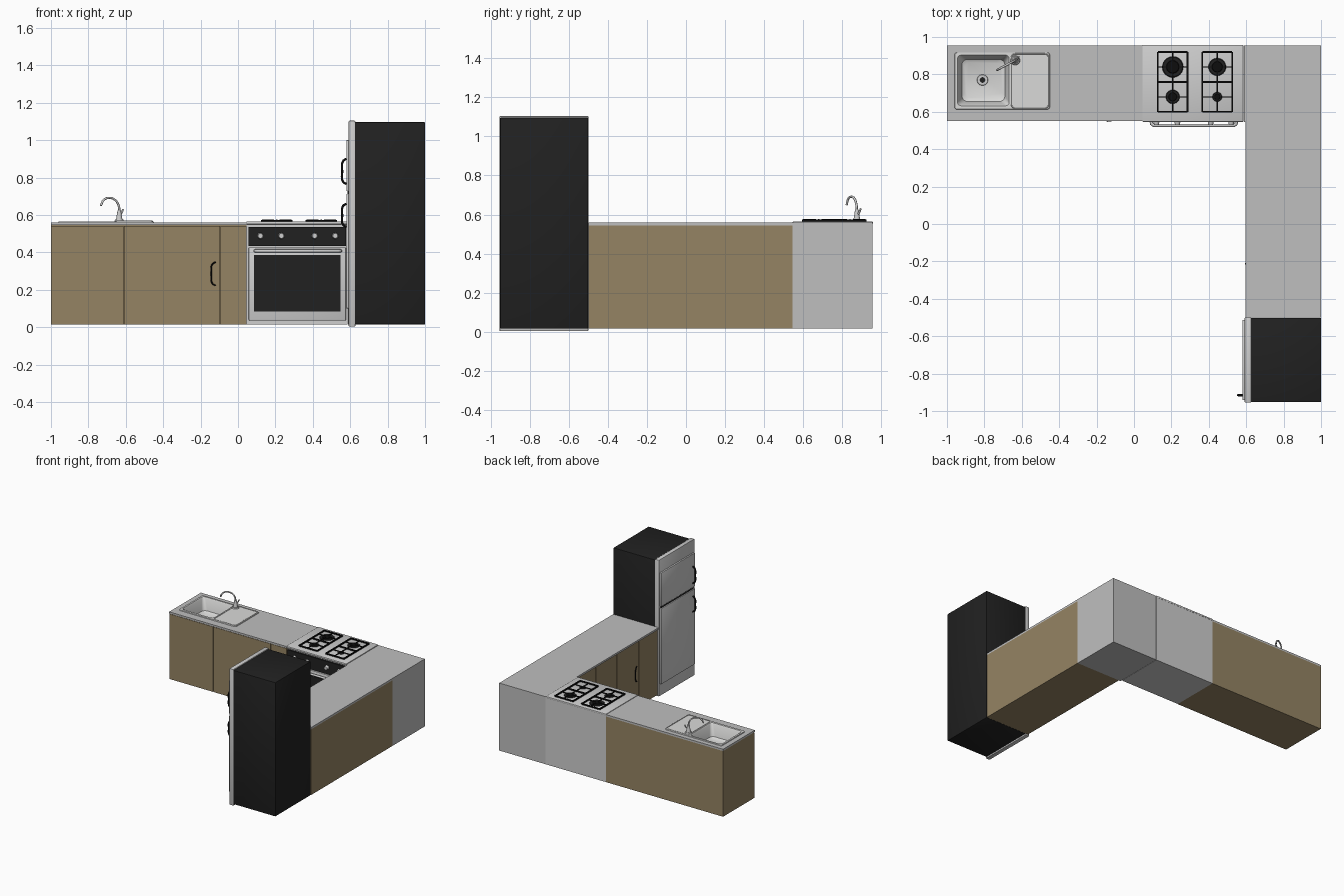
import bpy, bmesh, math
from mathutils import Vector

if "Cube" in bpy.data.objects:
    bpy.data.objects.remove(bpy.data.objects["Cube"])


def mat(name, r, g, b):
    m = bpy.data.materials.new(name)
    m.diffuse_color = (r, g, b, 1)
    m.use_nodes = True
    m.node_tree.nodes["Principled BSDF"].inputs["Base Color"].default_value = m.diffuse_color
    return m


WOOD = mat("wood brown", 0.30, 0.23, 0.126)
STONE = mat("worktop grey", 0.52, 0.52, 0.52)
STEEL = mat("steel", 0.62, 0.62, 0.62)
SINK = mat("pale sink steel", 0.70, 0.70, 0.69)
BLACK = mat("appliance black", 0.015, 0.015, 0.015)
IRON = mat("cast iron black", 0.004, 0.004, 0.004)


def finish(name, bm, m, smooth=False):
    bmesh.ops.recalc_face_normals(bm, faces=bm.faces)
    me = bpy.data.meshes.new(name)
    bm.to_mesh(me)
    bm.free()
    ob = bpy.data.objects.new(name, me)
    bpy.context.collection.objects.link(ob)
    me.materials.append(m)
    if smooth:
        bpy.ops.object.select_all(action='DESELECT')
        bpy.context.view_layer.objects.active = ob
        ob.select_set(True)
        bpy.ops.object.shade_smooth_by_angle(angle=math.radians(35))
    return ob


def box(name, x0, x1, y0, y1, z0, z1, m, bevel=0):
    bm = bmesh.new()
    bmesh.ops.create_cube(bm, size=1)
    for v in bm.verts:
        v.co = Vector((x1 if v.co.x > 0 else x0, y1 if v.co.y > 0 else y0, z1 if v.co.z > 0 else z0))
    if bevel:
        bmesh.ops.bevel(bm, geom=bm.edges[:], offset=bevel, segments=2, profile=0.5, affect='EDGES')
    return finish(name, bm, m, bool(bevel))


def cone(name, p, q, r0, r1, m, n=24):
    p, q = Vector(p), Vector(q)
    bm = bmesh.new()
    bmesh.ops.create_cone(bm, cap_ends=True, segments=n, radius1=r0, radius2=r1, depth=(q - p).length)
    bmesh.ops.transform(bm, matrix=(q - p).to_track_quat('Z', 'Y').to_matrix().to_4x4(), verts=bm.verts)
    bmesh.ops.translate(bm, vec=(p + q) / 2, verts=bm.verts)
    return finish(name, bm, m, True)


def tube(name, pts, r, m, cyclic=False, smooth=True):
    cu = bpy.data.curves.new(name, 'CURVE')
    cu.dimensions = '3D'
    cu.bevel_depth, cu.bevel_resolution, cu.use_fill_caps = r, 2, True
    cu.resolution_u = 8
    s = cu.splines.new('BEZIER' if smooth else 'POLY')
    if smooth:
        s.bezier_points.add(len(pts) - 1)
        for bp, p in zip(s.bezier_points, pts):
            bp.co = p
            bp.handle_left_type = bp.handle_right_type = 'AUTO'
    else:
        s.points.add(len(pts) - 1)
        for sp, p in zip(s.points, pts):
            sp.co = (*p, 1)
    s.use_cyclic_u = cyclic
    cu.materials.append(m)
    ob = bpy.data.objects.new(name, cu)
    bpy.context.collection.objects.link(ob)
    bpy.ops.object.select_all(action='DESELECT')
    bpy.context.view_layer.objects.active = ob
    ob.select_set(True)
    bpy.ops.object.convert(target='MESH')


def rounded(x0, x1, y0, y1, z, r, n=5):
    out = []
    for i, (cx, cy) in enumerate([(x1 - r, y1 - r), (x0 + r, y1 - r), (x0 + r, y0 + r), (x1 - r, y0 + r)]):
        for k in range(n + 1):
            a = math.pi / 2 * (i + k / n)
            out.append((cx + r * math.cos(a), cy + r * math.sin(a), z))
    return out


def loft(name, loops, m):
    bm = bmesh.new()
    rings = [[bm.verts.new(p) for p in lp] for lp in loops]
    for a, b in zip(rings, rings[1:]):
        for i in range(len(a)):
            j = (i + 1) % len(a)
            bm.faces.new((a[i], a[j], b[j], b[i]))
    bm.faces.new(rings[-1])
    return finish(name, bm, m, True)


def open_cabinet(name, *dims):
    # carcass without a lid, closed by the worktop
    ob = box(name, *dims, WOOD)
    bm = bmesh.new()
    bm.from_mesh(ob.data)
    bmesh.ops.delete(bm, geom=[f for f in bm.faces if f.normal.z > 0.9], context='FACES_ONLY')
    bm.to_mesh(ob.data)
    bm.free()


B, T, W = 0.015, 0.545, 0.56   # base, cabinet top, worktop top

# sink cabinet, doors and handle
open_cabinet("sink_cabinet", -1, 0.045, 0.567, 0.955, B, T)
for i, (a, b) in enumerate([(-1, -0.613), (-0.609, -0.097), (-0.093, 0.045)]):
    box(f"sink_cabinet_door_{i}", a, b, 0.556, 0.567, B, 0.54, WOOD)
tube("sink_cabinet_handle", [(-0.12, 0.553, 0.348), (-0.138, 0.551, 0.335), (-0.143, 0.551, 0.285),
                             (-0.138, 0.551, 0.235), (-0.12, 0.553, 0.222)], 0.004, IRON)

# worktop around the sink opening
for i, d in enumerate([(-1, -0.945, 0.55, 0.955), (-0.665, 0.045, 0.55, 0.955),
                       (-0.945, -0.665, 0.55, 0.63), (-0.945, -0.665, 0.905, 0.955)]):
    box(f"sink_worktop_{i}", *d, T, W, STONE)

# sink bowl, drainer ridge and drain
loft("sink", [rounded(-0.96, -0.45, 0.612, 0.918, W, 0.015), rounded(-0.958, -0.452, 0.614, 0.916, 0.566, 0.014),
              rounded(-0.944, -0.667, 0.632, 0.903, 0.566, 0.02), rounded(-0.938, -0.673, 0.638, 0.897, 0.556, 0.02),
              rounded(-0.92, -0.69, 0.655, 0.88, 0.47, 0.03), rounded(-0.905, -0.705, 0.67, 0.865, 0.46, 0.03)], SINK)
tube("drainer_ridge", rounded(-0.655, -0.457, 0.62, 0.91, 0.566, 0.02), 0.003, SINK, True, False)
cone("drain_ring", (-0.81, 0.77, 0.459), (-0.81, 0.77, 0.464), 0.03, 0.028, STEEL)
cone("drain_hole", (-0.81, 0.77, 0.463), (-0.81, 0.77, 0.466), 0.015, 0.015, BLACK)

# faucet
cone("faucet_base", (-0.635, 0.875, 0.565), (-0.635, 0.875, 0.575), 0.026, 0.022, STEEL)
cone("faucet_body", (-0.635, 0.875, 0.575), (-0.635, 0.875, 0.625), 0.017, 0.009, STEEL)
tube("faucet_spout", [(-0.635, 0.875, 0.61), (-0.638, 0.873, 0.65), (-0.66, 0.862, 0.682), (-0.69, 0.846, 0.691),
                      (-0.718, 0.831, 0.68), (-0.733, 0.823, 0.65)], 0.006, STEEL)
tube("faucet_lever", [(-0.635, 0.875, 0.595), (-0.622, 0.887, 0.61), (-0.615, 0.895, 0.63)], 0.005, STEEL, smooth=False)

# stove body, hob plate, oven door
box("stove_body", 0.045, 0.585, 0.566, 0.955, B, 0.553, STEEL)
box("hob_plate", 0.045, 0.585, 0.546, 0.957, 0.55, 0.565, STEEL, 0.004)
box("control_panel", 0.055, 0.578, 0.552, 0.567, 0.433, 0.535, BLACK)
box("oven_door", 0.057, 0.577, 0.55, 0.567, 0.035, 0.427, STEEL, 0.006)
box("oven_window", 0.085, 0.548, 0.546, 0.552, 0.085, 0.385, BLACK)
box("oven_plinth", 0.05, 0.58, 0.558, 0.567, B, 0.033, STEEL)
tube("oven_handle", [(0.092, 0.552, 0.408), (0.094, 0.535, 0.408), (0.106, 0.527, 0.408), (0.535, 0.527, 0.408),
                     (0.546, 0.535, 0.408), (0.548, 0.552, 0.408)], 0.009, STEEL, smooth=False)
for i, x in enumerate([0.12, 0.232, 0.41, 0.52]):
    cone(f"stove_knob_{i}", (x, 0.553, 0.488), (x, 0.53, 0.488), 0.017, 0.013, STEEL)

# burners and grates
for i, (x, y, r) in enumerate([(0.207, 0.84, 0.058), (0.445, 0.84, 0.048), (0.207, 0.68, 0.038), (0.445, 0.68, 0.026)]):
    cone(f"burner_{i}", (x, y, 0.564), (x, y, 0.569), r, r * 0.9, BLACK)
    cone(f"burner_cap_{i}", (x, y, 0.569), (x, y, 0.573), r * 0.6, r * 0.55, IRON)
    h, t = 0.08, 0.005
    for s in (-1, 1):
        box(f"grate_{i}_side_{s}", x + s * h - t, x + s * h + t, y - h, y + h, 0.564, 0.574, IRON)
        box(f"grate_{i}_end_{s}", x - h, x + h, y + s * h - t, y + s * h + t, 0.564, 0.574, IRON)
        xa, xb = sorted((x + s * 0.015, x + s * h))
        ya, yb = sorted((y + s * 0.015, y + s * h))
        box(f"grate_{i}_finger_x_{s}", xa, xb, y - 0.003, y + 0.003, 0.57, 0.576, IRON)
        box(f"grate_{i}_finger_y_{s}", x - 0.003, x + 0.003, ya, yb, 0.57, 0.576, IRON)

# corner unit and side run
box("corner_unit", 0.587, 1, 0.545, 0.955, B, W, STONE)
box("side_worktop", 0.595, 1, -0.5, 0.545, T, W, STONE)
box("side_cabinet", 0.615, 1, -0.5, 0.545, B, T, WOOD)
edges = [0.545, 0.287, 0.02, -0.26, -0.5]
for i, (b, a) in enumerate(zip(edges, edges[1:])):
    box(f"side_cabinet_door_{i}", 0.604, 0.615, a + 0.002, b - 0.002, B, 0.54, WOOD)
tube("side_cabinet_handle", [(0.603, -0.235, 0.348), (0.599, -0.217, 0.335), (0.599, -0.212, 0.285),
                             (0.599, -0.217, 0.235), (0.603, -0.235, 0.222)], 0.004, IRON)

# fridge
box("fridge_body", 0.62, 1, -0.952, -0.502, 0.015, 1.096, BLACK, 0.004)
box("fridge_frame", 0.592, 0.627, -0.955, -0.5, 0.003, 1.104, STEEL, 0.004)
box("fridge_gap", 0.586, 0.594, -0.935, -0.52, 0.705, 0.735, BLACK)
for n, z0, z1, h0, h1 in [("lower", 0.1, 0.712, 0.535, 0.66), ("upper", 0.728, 1.0, 0.765, 0.9)]:
    box(f"fridge_{n}_door", 0.579, 0.594, -0.942, -0.513, z0, z1, STEEL, 0.004)
    tube(f"fridge_{n}_handle", [(0.58, -0.915, h0), (0.562, -0.915, h0 + 0.012), (0.557, -0.915, (h0 + h1) / 2),
                                (0.562, -0.915, h1 - 0.012), (0.58, -0.915, h1)], 0.006, IRON)
